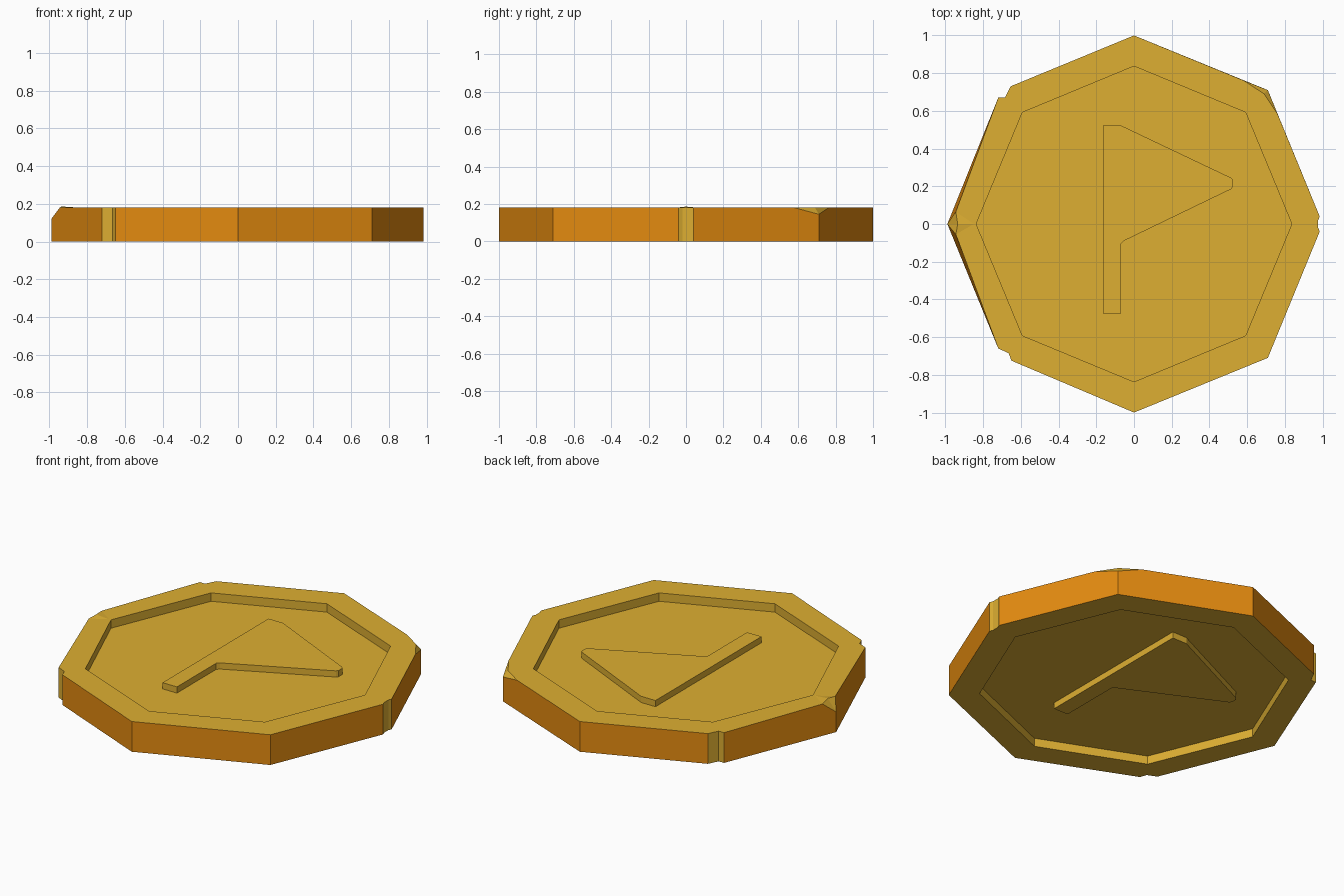
import bpy, bmesh, math

if "Cube" in bpy.data.objects:
    bpy.data.objects.remove(bpy.data.objects["Cube"])

H = 0.18           # coin thickness
RECESS = 0.05      # depth of the recess on each side
RELIEF = 0.037     # height of the raised emblem


def material(name, rgb):
    m = bpy.data.materials.new(name)
    m.diffuse_color = (*rgb, 1)
    m.use_nodes = True
    m.node_tree.nodes["Principled BSDF"].inputs["Base Color"].default_value = m.diffuse_color
    return m


gold = material("pale_gold", (0.73, 0.428, 0.032))
orange = material("orange_gold", (0.775, 0.258, 0.005))


def finish(bm, name, mats):
    bmesh.ops.recalc_face_normals(bm, faces=bm.faces)
    me = bpy.data.meshes.new(name)
    bm.to_mesh(me)
    bm.free()
    for m in mats:
        me.materials.append(m)
    ob = bpy.data.objects.new(name, me)
    bpy.context.collection.objects.link(ob)
    return ob


# Worn octagonal outline, counter-clockwise, with nicked corners
outline = [(.985, -.04), (.977, -.02), (.977, .02), (.985, .04), (.71, .71),
           (0, 1), (-.655, .73), (-.685, .67), (-.72, .67), (-.99, 0),
           (-.72, -.66), (-.665, -.685), (-.65, -.725), (0, -1), (.71, -.71)]
nick_edges = {0, 1, 2, 6, 7, 10, 11}
# Chipped top corners: index -> (lowered height, three points on the top face)
chips = {4: (.145, [(.763, .58), (.69, .69), (.58, .762)]),
         9: (.12, [(-.945, .065), (-.85, 0), (-.945, -.055)])}

bm = bmesh.new()


def V(p, z):
    return bm.verts.new((p[0], p[1], z))


def face(verts, mat=0):
    bm.faces.new(verts).material_index = mat


def loop_edges(vs):
    return [bm.edges.get((a, b)) or bm.edges.new((a, b))
            for a, b in zip(vs, vs[1:] + vs[:1])]


# Outer wall and chipped facets
n = len(outline)
bottom = [V(p, 0) for p in outline]
tops, low = [], {}
for i, p in enumerate(outline):
    if i in chips:
        z, pts = chips[i]
        low[i] = V(p, z)
        tops.append([V(q, H) for q in pts])
    else:
        tops.append([V(p, H)])
for i in range(n):
    j = (i + 1) % n
    ring = [bottom[i], bottom[j]]
    if j in low:
        ring.append(low[j])
    ring += [tops[j][0], tops[i][-1]]
    if i in low:
        ring.append(low[i])
    face(ring, 0 if i in nick_edges else 1)
for i, c in low.items():
    a, m, b = tops[i]
    if i == 9:                       # small raised burr at the left tip
        peak = V((-.935, 0), .186)
        for tri in ((c, a, peak), (c, peak, b), (a, m, peak), (m, b, peak)):
            face(tri)
    else:
        face((c, a, m))
        face((c, m, b))

# Rim, recess wall and floor on both sides
for outer, z, floor_z in ((sum(tops, []), H, H - RECESS), (bottom, 0, RECESS)):
    octagon = [(.837 * math.cos(k * math.pi / 4), .837 * math.sin(k * math.pi / 4))
               for k in range(8)]
    inner = [V(p, z) for p in octagon]
    floor = [V(p, floor_z) for p in octagon]
    bmesh.ops.triangle_fill(bm, use_beauty=True, normal=(0, 0, 1),
                            edges=loop_edges(outer) + loop_edges(inner))
    for k in range(8):
        j = (k + 1) % 8
        face((inner[k], inner[j], floor[j], floor[k]))
    face(floor)
finish(bm, "coin_body", [gold, orange])

# Raised pennant-shaped emblem, repeated turned over on the underside
profile = [(-.165, -.475), (-.07, -.475), (-.07, -.105), (-.055, -.09),
           (.515, .185), (.525, .197), (.525, .233), (.515, .245),
           (-.07, .523), (-.165, .523)]
for name, flip in (("top_emblem", False), ("bottom_emblem", True)):
    bm = bmesh.new()
    z0, z1 = H - RECESS - .005, H - RECESS + RELIEF
    lo, hi = [[bm.verts.new((-x, y, H - z) if flip else (x, y, z))
               for x, y in profile] for z in (z0, z1)]
    bm.faces.new(lo)
    bm.faces.new(hi)
    for k in range(len(lo)):
        j = (k + 1) % len(lo)
        bm.faces.new((lo[k], lo[j], hi[j], hi[k]))
    finish(bm, name, [gold])
